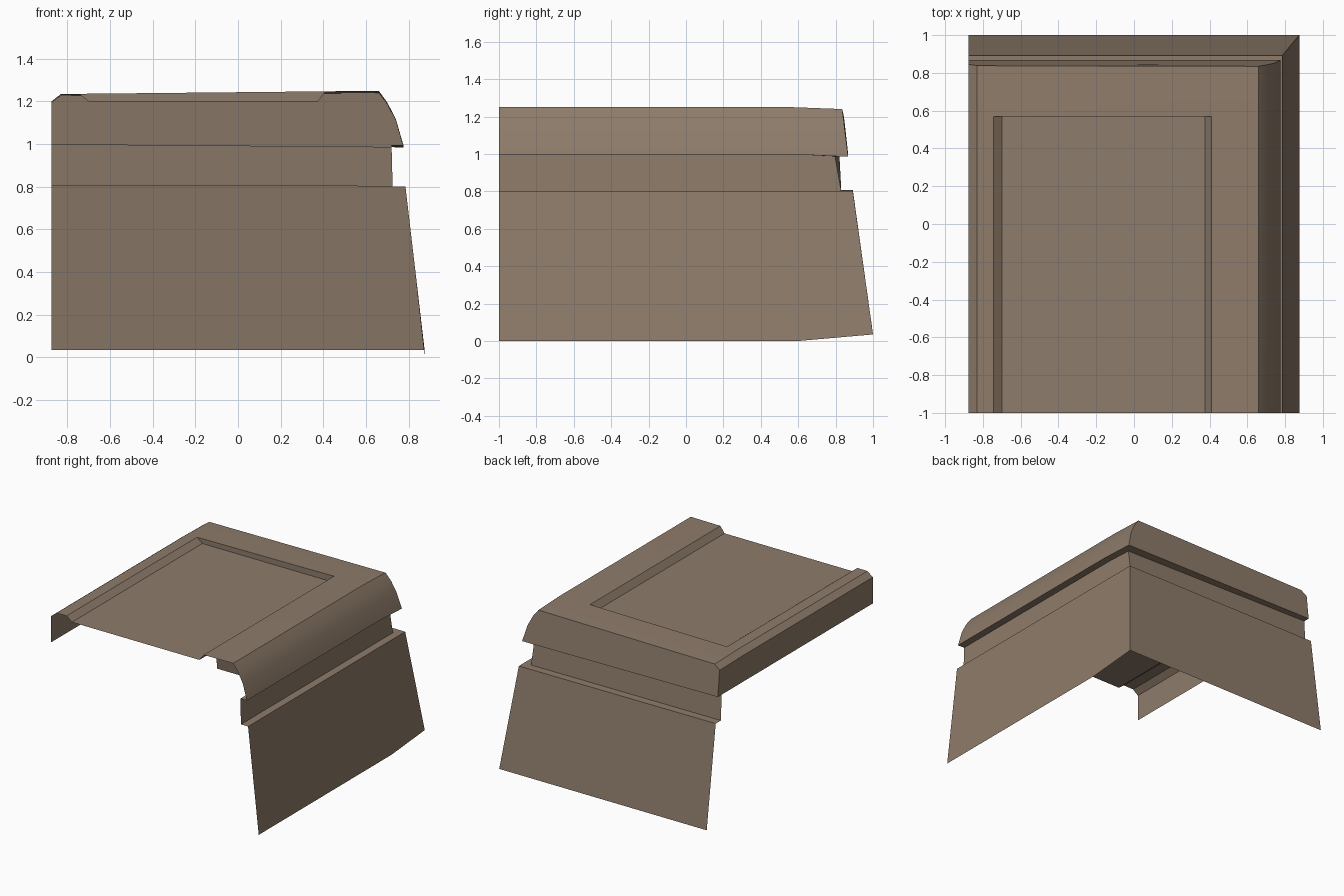
import bpy, bmesh, math

if "Cube" in bpy.data.objects:
    bpy.data.objects.remove(bpy.data.objects["Cube"])

mat = bpy.data.materials.new("warm brown")
mat.diffuse_color = (0.27, 0.20, 0.145, 1)
mat.use_nodes = True
mat.node_tree.nodes["Principled BSDF"].inputs["Base Color"].default_value = mat.diffuse_color

LEFT, FRONT, KINK = -0.875, -1.0, 0.6


def part(name, polys):
    """Join polygons given by corner points into one open shell facing outward."""
    bm = bmesh.new()
    for p in polys:
        bm.faces.new([bm.verts.new(v) for v in p])
    bmesh.ops.remove_doubles(bm, verts=bm.verts, dist=0.0005)
    bmesh.ops.recalc_face_normals(bm, faces=bm.faces)
    bm.normal_update()
    # outward means up, right, or back (left for the left lip)
    score = 0
    for f in bm.faces:
        c = f.calc_center_median()
        c.z -= 0.5
        score += f.normal.dot(c) * f.calc_area()
    if score < 0:
        bmesh.ops.reverse_faces(bm, faces=bm.faces)
    me = bpy.data.meshes.new(name)
    bm.to_mesh(me)
    bm.free()
    me.materials.append(mat)
    ob = bpy.data.objects.new(name, me)
    bpy.context.collection.objects.link(ob)
    bpy.context.view_layer.objects.active = ob
    ob.select_set(True)
    bpy.ops.object.shade_smooth_by_angle(angle=math.radians(30))
    ob.select_set(False)


def row(x, y, zc, zf, zl, yl=None):
    """One profile line: front end, kink, mitred corner, left end of the back."""
    return [(x, FRONT, zf), (x, KINK, zf), (x, y, zc),
            (LEFT, y if yl is None else yl, zl)]


def strips(rows, cols=(0, 1, 2)):
    return [[a[i], a[i + 1], b[i + 1], b[i]]
            for a, b in zip(rows, rows[1:]) for i in cols]


# top panel with recessed field
def top_z(x):
    return 1.235 + 0.015 * (x + 0.83) / 1.49


BACK = 0.57
section = [(-0.83, 1.235), (-0.745, top_z(-0.745)), (-0.70, 1.20),
           (0.375, 1.20), (0.41, top_z(0.41)), (0.66, 1.25)]
polys = [[(x0, FRONT, z0), (x1, FRONT, z1), (x1, BACK, z1), (x0, BACK, z0)]
         for (x0, z0), (x1, z1) in zip(section, section[1:])]
polys.append([(x, BACK, z) for x, z in section[1:5]])
rim = [(x, BACK, top_z(x)) for x in (-0.83, -0.745, 0.41, 0.66)]
polys.append(rim + [(0.66, 0.835, 1.24), (-0.83, 0.838, 1.228)])
part("top_panel", polys)

# rounded overhang on the right, flat overhang on the back
lip = [row(0.66, 0.835, 1.24, 1.25, 1.23), row(0.70, 0.842, 1.188, 1.195, 1.19),
       row(0.74, 0.851, 1.11, 1.118, 1.11), row(0.775, 0.867, 0.985, 0.997, 1.0)]
lip[0][1] = (0.66, BACK, 1.25)
polys = strips(lip, (0, 1))
polys.append([r[2] for r in lip] + [(LEFT, 0.867, 1.0), (LEFT, 0.845, 1.195),
                                    (-0.83, 0.838, 1.228)])
part("overhang", polys)

# neck, ledge and flared skirt
wall = [lip[-1], row(0.72, 0.797, 0.987, 0.997, 1.0, 0.82),
        row(0.725, 0.83, 0.802, 0.802, 0.807), row(0.785, 0.892, 0.802, 0.802, 0.807),
        row(0.875, 1.0, 0.035, 0.0, 0.035)]
part("side_and_back_walls", strips(wall))

# short left edge with chamfer
edge = [[(-0.83, FRONT, 1.235), (-0.83, BACK, 1.235), (-0.83, 0.838, 1.228)],
        [(LEFT, FRONT, 1.20), (LEFT, BACK, 1.20), (LEFT, 0.845, 1.195)],
        [(LEFT, FRONT, 1.0), (LEFT, BACK, 1.0), (LEFT, 0.867, 1.0)]]
part("left_edge", strips(edge, (0, 1)))
